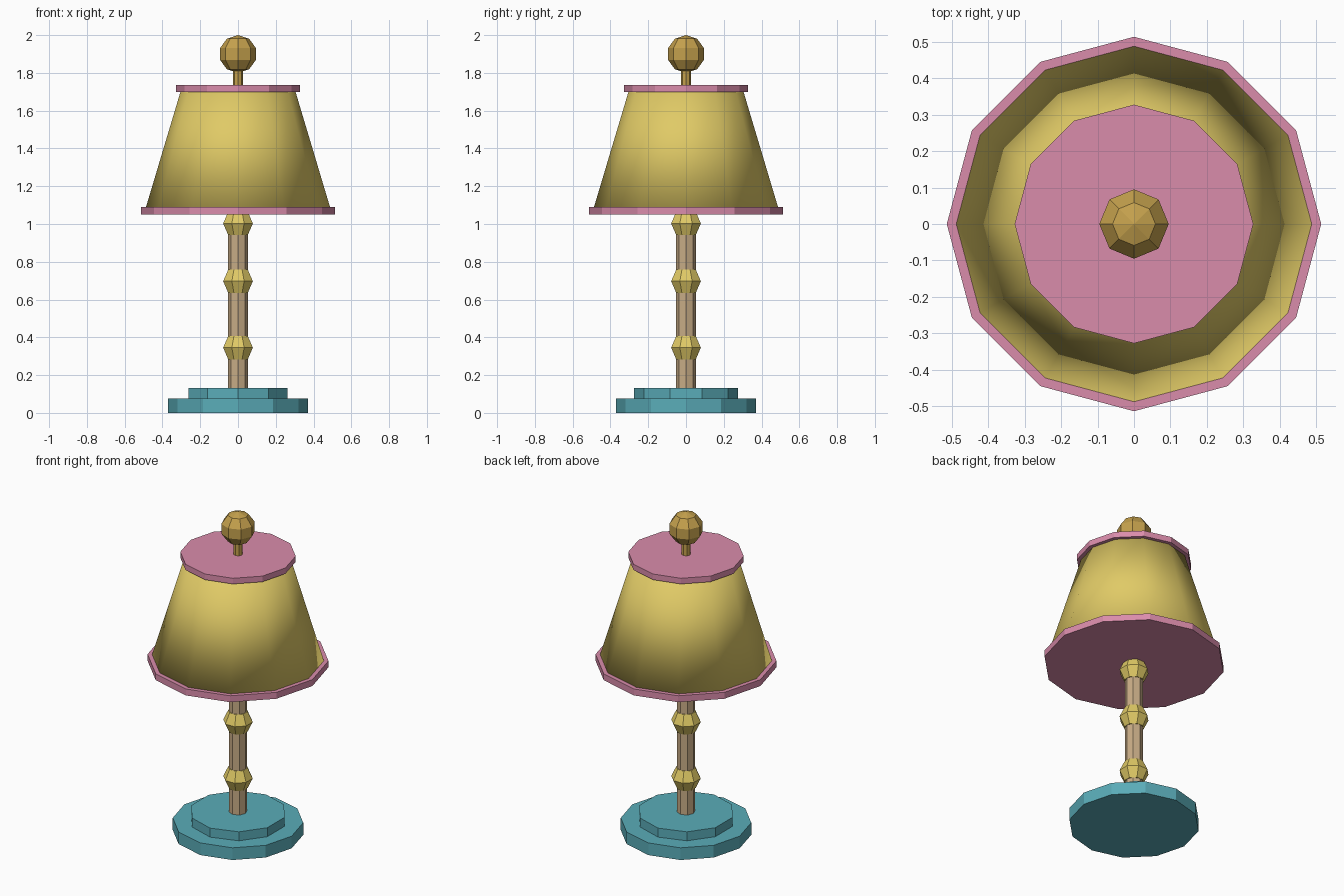
import bpy, bmesh, math

if "Cube" in bpy.data.objects:
    bpy.data.objects.remove(bpy.data.objects["Cube"])


def colour(name, r, g, b):
    """Flat material from 0-255 display values, stored as linear."""
    mat = bpy.data.materials.new(name)
    lin = [((c / 255 + 0.055) / 1.055) ** 2.4 for c in (r, g, b)]
    mat.diffuse_color = (*lin, 1)
    mat.use_nodes = True
    mat.node_tree.nodes["Principled BSDF"].inputs["Base Color"].default_value = mat.diffuse_color
    return mat


TEAL = colour("teal", 90, 172, 184)
TAN = colour("tan", 200, 172, 134)
YELLOW = colour("yellow", 224, 202, 102)
PINK = colour("pink", 218, 140, 171)
BRASS = colour("brass", 197, 161, 77)


def finish(name, bm, mat, smooth=False):
    bmesh.ops.recalc_face_normals(bm, faces=bm.faces)
    mesh = bpy.data.meshes.new(name)
    for face in bm.faces:
        face.smooth = smooth
    bm.to_mesh(mesh)
    bm.free()
    mesh.materials.append(mat)
    obj = bpy.data.objects.new(name, mesh)
    bpy.context.collection.objects.link(obj)
    return obj


def turned(name, sides, profile, mat, offset=0.0, smooth=False):
    """Capped turned part; profile is (radius, z) from bottom to top.
    offset is in side steps, measured from +y."""
    bm = bmesh.new()
    rings = []
    for r, z in profile:
        angles = [math.tau * (i + offset) / sides for i in range(sides)]
        rings.append([bm.verts.new((-r * math.sin(a), r * math.cos(a), z)) for a in angles])
    for low, high in zip(rings, rings[1:]):
        for i in range(sides):
            j = (i + 1) % sides
            bm.faces.new((low[i], low[j], high[j], high[i]))
    bm.faces.new(rings[0][::-1])
    bm.faces.new(rings[-1])
    return finish(name, bm, mat, smooth)


# Stepped base
turned("base_plate", 12, [(0.37, 0), (0.37, 0.076)], TEAL)
turned("base_step", 10, [(0.275, 0.07), (0.275, 0.132)], TEAL)

# Stem with faceted beads
turned("stem", 8, [(0.052, 0.125), (0.052, 1.06)], TAN)
for i, z in enumerate((0.345, 0.697, 1.003)):
    turned(f"stem_bead_{i + 1}", 8,
           [(0.056, z - 0.062), (0.085, z), (0.056, z + 0.062)], YELLOW, offset=0.5)

# Shade, shaded smooth right across its end caps, with trim discs
turned("shade", 12, [(0.493, 1.07), (0.300, 1.715)], YELLOW, smooth=True)
turned("lower_trim", 12, [(0.513, 1.05), (0.513, 1.09)], PINK)
turned("upper_trim", 12, [(0.327, 1.70), (0.327, 1.736)], PINK)

# Finial post and faceted ball
turned("finial_post", 8, [(0.027, 1.73), (0.027, 1.84)], BRASS)
ball = bmesh.new()
bmesh.ops.create_uvsphere(ball, u_segments=8, v_segments=5, radius=0.1)
bmesh.ops.translate(ball, verts=ball.verts, vec=(0, 0, 1.9))
finish("finial_ball", ball, BRASS)
